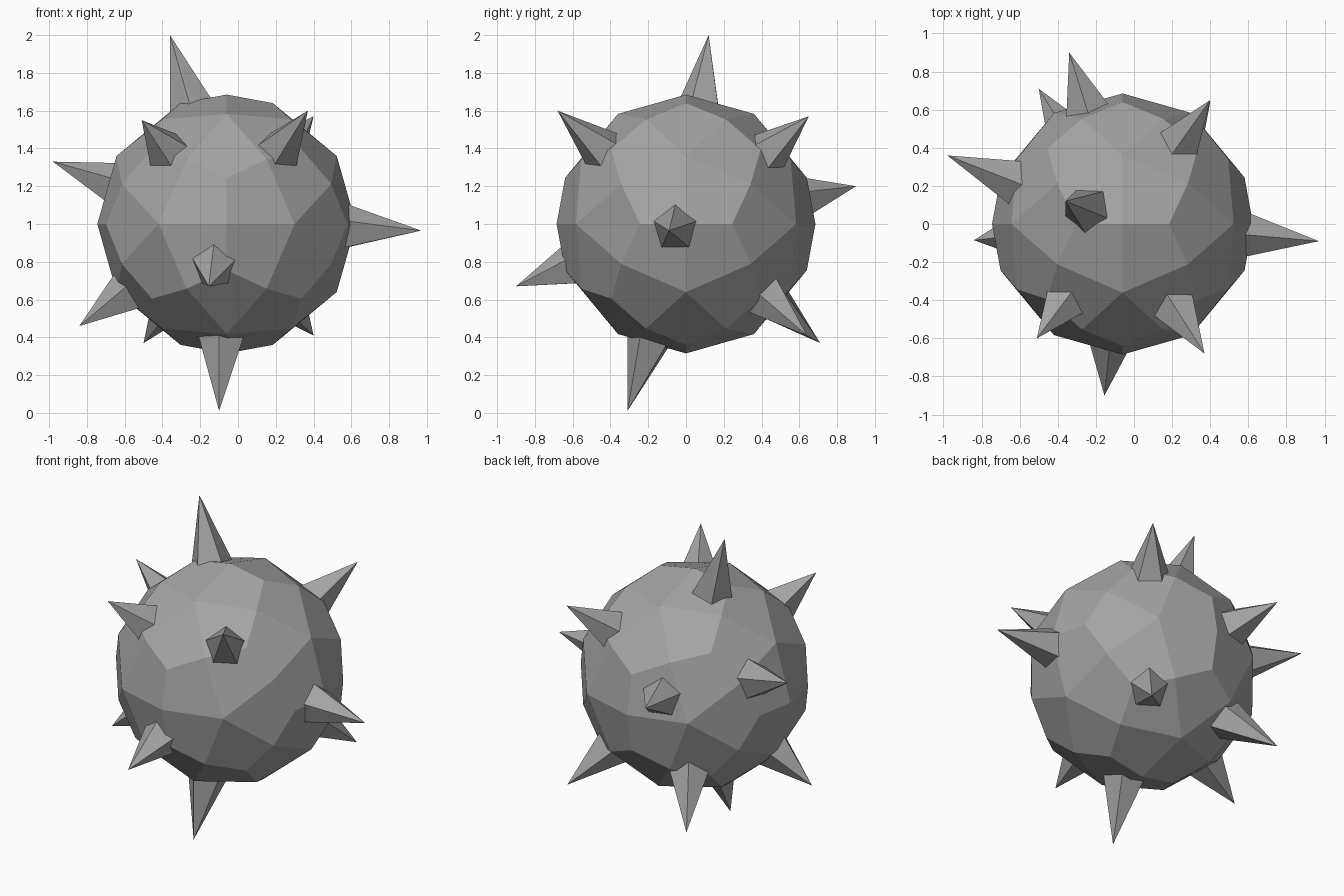
import bpy
import bmesh
from math import sqrt
from mathutils import Matrix, Vector

if "Cube" in bpy.data.objects:
    bpy.data.objects.remove(bpy.data.objects["Cube"])

CENTRE = Vector((-0.06, 0, 1))
BALL_RADIUS = 0.685
SPIKE_START = 0.6
SPIKE_RADIUS = 0.138

grey = bpy.data.materials.new("grey metal")
grey.use_nodes = True
colour = (0.37, 0.37, 0.37, 1)
grey.diffuse_color = colour
grey.node_tree.nodes["Principled BSDF"].inputs["Base Color"].default_value = colour


def add_object(name, bm, location):
    mesh = bpy.data.meshes.new(name)
    bm.to_mesh(mesh)
    bm.free()
    mesh.materials.append(grey)
    obj = bpy.data.objects.new(name, mesh)
    obj.location = location
    bpy.context.collection.objects.link(obj)
    return obj


# Faceted ball: an icosahedron split into kites and pushed out to a sphere
golden = (1 + sqrt(5)) / 2
bm = bmesh.new()
for a in (-1, 1):
    for b in (-golden, golden):
        for corner in ((a, b, 0), (0, a, b), (b, 0, a)):
            # long edges of the ball run sideways at front and back
            bm.verts.new(Vector(corner).normalized() * BALL_RADIUS)
bmesh.ops.convex_hull(bm, input=bm.verts)
bmesh.ops.recalc_face_normals(bm, faces=bm.faces)
ball = add_object("ball", bm, CENTRE)

split = ball.modifiers.new("split", "SUBSURF")
split.subdivision_type = "SIMPLE"
split.levels = split.render_levels = 1
rounding = ball.modifiers.new("rounding", "CAST")
rounding.cast_type = "SPHERE"
rounding.factor = 1
rounding.use_radius_as_size = False
rounding.size = BALL_RADIUS


# Five-sided spikes pointing away from the middle of the ball
def add_spike(name, tip):
    axis = Vector(tip) - CENTRE
    length = axis.length - SPIKE_START
    direction = axis.normalized()
    bm = bmesh.new()
    bmesh.ops.create_cone(bm, cap_ends=True, segments=5, radius1=SPIKE_RADIUS,
                          radius2=0, depth=length)
    bmesh.ops.remove_doubles(bm, verts=bm.verts, dist=0.0001)
    turn = direction.to_track_quat("Z", "Y").to_matrix().to_4x4()
    bmesh.ops.transform(bm, verts=bm.verts,
                        matrix=turn @ Matrix.Translation((0, 0, SPIKE_START + length / 2)))
    add_object(name, bm, CENTRE)


spike_tips = {
    "top_spike": (-0.36, 0.12, 2.0),
    "bottom_spike": (-0.10, -0.31, 0.01),
    "left_spike": (0.97, -0.09, 0.965),
    "right_upper_spike": (-0.98, 0.36, 1.33),
    "right_lower_spike": (-0.84, -0.085, 0.46),
    "front_lower_spike": (-0.155, -0.90, 0.67),
    "front_right_spike": (-0.51, -0.60, 1.55),
    "front_left_spike": (0.37, -0.68, 1.60),
    "back_left_upper_spike": (0.40, 0.65, 1.57),
    "back_right_upper_spike": (-0.34, 0.90, 1.20),
    "back_right_lower_spike": (-0.50, 0.71, 0.37),
    "back_left_lower_spike": (0.40, 0.64, 0.41),
}
for name, tip in spike_tips.items():
    add_spike(name, tip)
